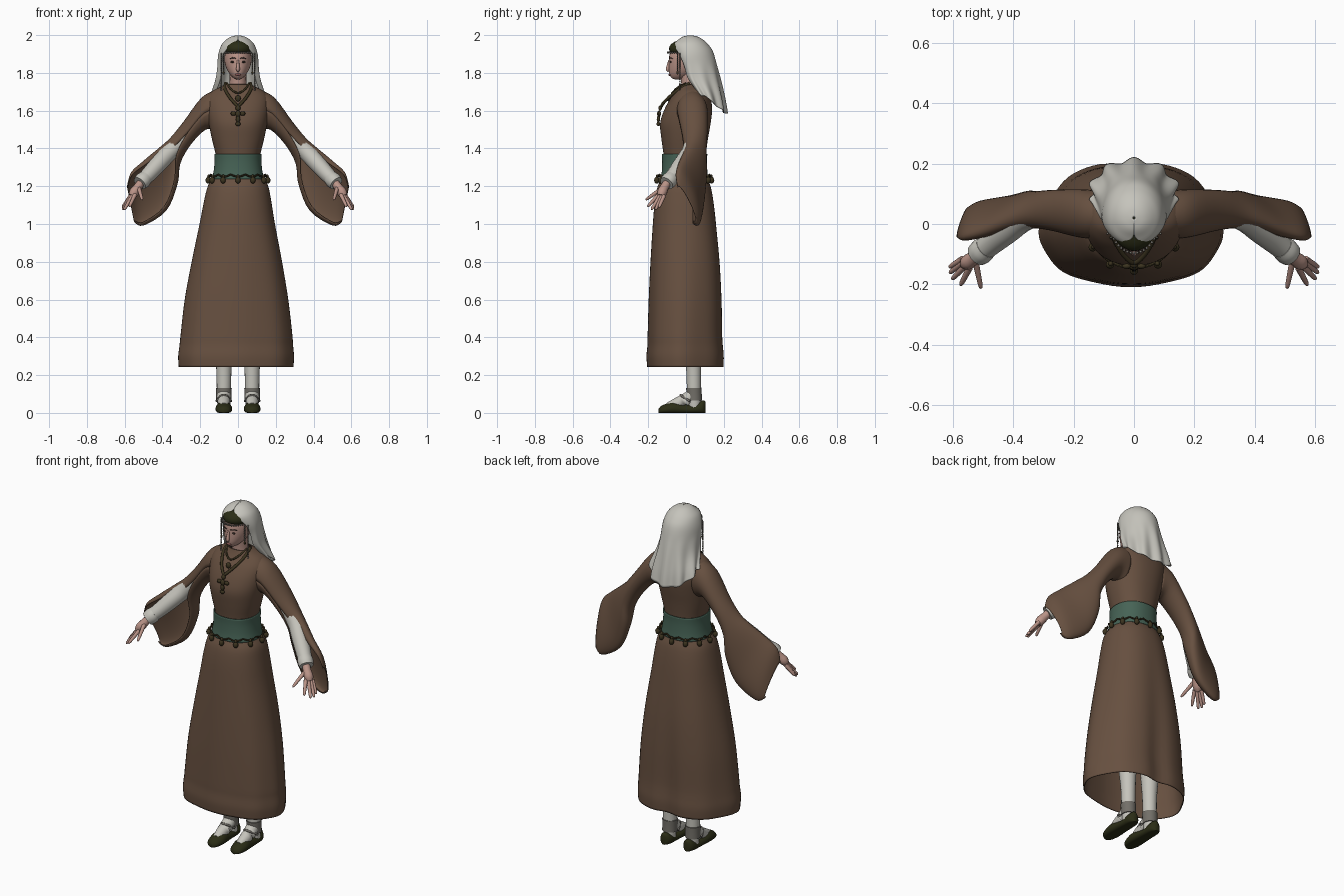
import bpy, bmesh, math
from mathutils import Vector, Matrix

def material(name, r, g, b):
    m = bpy.data.materials.new(name)
    m.diffuse_color = (r, g, b, 1)
    return m

BROWN = material("brown wool", .135, .080, .051)
WHITE = material("off white linen", .56, .55, .50)
GREEN = material("sash green", .062, .125, .092)
OLIVE = material("dark olive", .024, .026, .008)
SKIN = material("skin", .50, .30, .25)
GREY = material("grey strap", .17, .16, .14)
BRONZE = material("dark bronze", .045, .034, .014)
LIPS = material("lips", .36, .14, .13)
DARK = material("eye dark", .04, .025, .02)

def finish(name, bm, mat, mirror=False, solid=0):
    bmesh.ops.recalc_face_normals(bm, faces=bm.faces)
    me = bpy.data.meshes.new(name)
    bm.to_mesh(me)
    bm.free()
    me.materials.append(mat)
    for p in me.polygons:
        p.use_smooth = True
    me.set_sharp_from_angle(angle=math.radians(50))
    ob = bpy.data.objects.new(name, me)
    bpy.context.collection.objects.link(ob)
    if solid:
        s = ob.modifiers.new("thickness", 'SOLIDIFY')
        s.thickness, s.offset = solid, -1
    if mirror:
        ob.modifiers.new("mirror", 'MIRROR').use_mirror_merge = False
    return ob

def add_loft(bm, rows, closed=True, caps=False):
    vs = [[bm.verts.new(p) for p in r] for r in rows]
    n = len(rows[0])
    for a, b in zip(vs, vs[1:]):
        for i in range(n if closed else n - 1):
            j = (i + 1) % n
            bm.faces.new((a[i], a[j], b[j], b[i]))
    if caps:
        bm.faces.new(vs[0])
        bm.faces.new(vs[-1])

def loft(name, rows, mat, closed=True, caps=False, **kw):
    bm = bmesh.new()
    add_loft(bm, rows, closed, caps)
    return finish(name, bm, mat, **kw)

def dense(rows, n=4):
    """Smooth interpolation of parameter rows."""
    out = []
    for i in range(len(rows) - 1):
        p = [rows[min(max(k, 0), len(rows) - 1)] for k in (i - 1, i, i + 1, i + 2)]
        for s in range(n):
            t = s / n
            out.append([b + .5 * t * (c - a + t * (2 * a - 5 * b + 4 * c - d + t * (3 * (b - c) + d - a)))
                        for a, b, c, d in zip(*p)])
    return out + [list(rows[-1])]

def tubes(name, paths, mat, n=10, mirror=False, smooth=4):
    """Each path is a list of (x, y, z, radius)."""
    bm = bmesh.new()
    for path in paths:
        pts = dense(path, smooth)
        rings = []
        for i, p in enumerate(pts):
            d = Vector(pts[min(i + 1, len(pts) - 1)][:3]) - Vector(pts[max(i - 1, 0)][:3])
            ref = Vector((0, 1, 0)) if abs(d.normalized().y) < .9 else Vector((1, 0, 0))
            u = d.cross(ref).normalized()
            v = d.cross(u).normalized()
            rings.append([Vector(p[:3]) + p[3] * (u * math.cos(k * math.tau / n) + v * math.sin(k * math.tau / n))
                          for k in range(n)])
        add_loft(bm, rings, caps=True)
    return finish(name, bm, mat, mirror)

def blobs(name, items, mat, mirror=False, seg=12):
    """Ellipsoids given as (centre, radii)."""
    bm = bmesh.new()
    for c, r in items:
        bmesh.ops.create_uvsphere(bm, u_segments=seg, v_segments=max(6, seg * 2 // 3), radius=1,
                                  matrix=Matrix.Translation(c) @ Matrix.Diagonal((*r, 1)))
    return finish(name, bm, mat, mirror)

# Gown: hem to neckline, rows are z, centre x, half width, front y, back y
def gown_ring(row, n=72):
    z, cx, rx, yf, yb = row
    k = min(max((1.2 - z) / .9, 0), 1)
    yc = (yf + yb) / 2 - .03 * k
    ring = []
    for i in range(n):
        a = i * math.tau / n
        c, s = math.cos(a), math.sin(a)
        f = 1 + .012 * k * math.cos(8 * a)
        x = rx * math.copysign(abs(c) ** .9, c) * (1 - .1 * k * max(s, 0)) * f
        y = yc + (yc - yf if s < 0 else yb - yc) * math.copysign(abs(s) ** .9, s) * f
        if s > 0:
            y -= .035 * k * math.exp(-(x / .07) ** 2)
        ring.append((cx + x, y, z))
    return ring

gown = [(.243, -.01, .300, -.203, .216), (.30, -.01, .303, -.207, .218), (.36, -.009, .297, -.202, .212),
        (.42, -.008, .292, -.201, .208), (.60, -.008, .272, -.196, .203), (.80, -.006, .238, -.187, .19),
        (1.0, -.004, .199, -.175, .166), (1.12, -.002, .178, -.165, .148), (1.2, 0, .160, -.150, .130),
        (1.25, 0, .132, -.125, .110), (1.3, 0, .119, -.118, .104), (1.36, 0, .117, -.118, .105),
        (1.45, 0, .138, -.130, .116), (1.53, 0, .154, -.137, .130), (1.6, 0, .165, -.117, .138),
        (1.66, 0, .165, -.085, .132), (1.7, 0, .140, -.056, .112), (1.725, 0, .095, -.042, .088),
        (1.74, 0, .066, -.036, .072)]
loft("gown", [gown_ring(r) for r in dense(gown)], BROWN, solid=.005)

# Sash
sash = [(1.238, 0, .138, -.134, .118), (1.28, 0, .129, -.128, .113), (1.33, 0, .124, -.126, .111),
        (1.37, 0, .125, -.128, .113)]
loft("sash", [gown_ring(r) for r in dense(sash)], GREEN, solid=.006)

# Hanging sleeves: top point, bottom point, half depth, front opening angle
sleeve = [(.10, .03, 1.715, .12, .03, 1.49, .080, 0), (.19, .035, 1.672, .17, .035, 1.50, .080, 0),
          (.29, .045, 1.54, .25, .045, 1.42, .068, .02), (.36, .035, 1.455, .305, .06, 1.32, .060, .3),
          (.42, .015, 1.402, .32, .075, 1.21, .058, .8), (.50, -.02, 1.335, .38, .07, 1.07, .055, 1.0),
          (.565, -.04, 1.275, .50, .06, .992, .045, 1.1), (.588, -.04, 1.20, .55, .05, 1.01, .022, 1.2)]
rows = []
for r in dense(sleeve):
    top, bot, hy, g = Vector(r[:3]), Vector(r[3:6]), r[6], max(r[7], 0)
    lo, hi = -math.pi / 2 + g, 1.5 * math.pi - g
    rows.append([(top + bot) / 2 + (top - bot) / 2 * math.cos(a) + Vector((0, hy * math.sin(a), 0))
                 for a in (lo + (hi - lo) * i / 28 for i in range(29))])
loft("hanging_sleeve", rows, BROWN, closed=False, mirror=True, solid=.005)

# Linen undersleeves with a cuff
tubes("undersleeve", [[(.28, .04, 1.46, .045), (.36, .025, 1.385, .047), (.42, -.02, 1.32, .045),
                       (.47, -.06, 1.265, .041), (.515, -.098, 1.22, .036)],
                      [(.49, -.077, 1.245, .040), (.505, -.09, 1.23, .043), (.52, -.103, 1.215, .039)]],
      WHITE, n=16, mirror=True)

# Hands
tips = [((.545, -.145, 1.155), (.575, -.203, 1.092)), ((.558, -.138, 1.148), (.603, -.183, 1.076)),
        ((.566, -.127, 1.146), (.611, -.162, 1.076)), ((.568, -.116, 1.15), (.612, -.143, 1.088)),
        ((.525, -.125, 1.19), (.507, -.213, 1.128))]
hand = [[(.51, -.095, 1.225, .021), (.53, -.113, 1.195, .023), (.55, -.126, 1.168, .026), (.562, -.133, 1.148, .018)]]
for a, b in tips:
    a, b = Vector(a), Vector(b)
    hand.append([(*a, .011), (*a.lerp(b, .5), .0095), (*a.lerp(b, .9), .0075), (*b, .003)])
tubes("hand", hand, SKIN, mirror=True, smooth=3)

# Head, neck and face details
bm = bmesh.new()
bmesh.ops.create_uvsphere(bm, u_segments=28, v_segments=20, radius=1)
for v in bm.verts:
    t = max(-v.co.z, 0)
    v.co = Vector((v.co.x * .072 * (1 - .22 * t * t), .01 + v.co.y * .1 - .055 * t * t, 1.872 + v.co.z * .108))
finish("head", bm, SKIN)
tubes("neck", [[(0, .03, 1.66, .055), (0, .02, 1.74, .045), (0, .01, 1.82, .045)]], SKIN, n=18)
tubes("nose", [[(0, -.088, 1.868, .005), (0, -.094, 1.84, .008), (0, -.097, 1.818, .010), (0, -.09, 1.808, .005)]], SKIN)
blobs("lips", [((0, -.087, 1.79), (.017, .006, .006))], LIPS)
blobs("eyes", [((.027, -.081, 1.858), (.013, .005, .005))], DARK, mirror=True)
tubes("eyebrows", [[(.012, -.089, 1.876, .002), (.028, -.084, 1.880, .003), (.045, -.071, 1.874, .002)]], DARK, mirror=True)

# Cap under the veil
blobs("cap", [((0, .012, 1.928), (.078, .102, .052))], OLIVE, seg=24)

# Veil: front z, back z, half width, centre y, back depth, front depth, half sweep
veil = [(1.999, 1.999, .004, .02, .004, .004, 3.14), (1.992, 1.993, .036, .02, .038, .036, 3.14),
        (1.975, 1.976, .064, .02, .070, .062, 3.1), (1.948, 1.95, .088, .02, .098, .092, 2.7),
        (1.90, 1.91, .104, .02, .124, .086, 2.3), (1.84, 1.83, .110, .03, .136, .070, 2.2),
        (1.77, 1.75, .119, .05, .135, .070, 2.2), (1.705, 1.66, .137, .085, .118, .06, 2.1),
        (1.68, 1.585, .145, .1, .114, .06, 2.0)]
rows = []
for zf, zb, rx, yc, db, df, sweep in dense(veil):
    row = []
    for i in range(81):
        a = sweep * (i / 40 - 1)
        c = math.cos(a)
        fold = 1 + .07 * min(max((1.86 - zb) / .25, 0), 1) * math.cos(10 * a)
        row.append((rx * math.sin(a) * fold, yc + (db if c > 0 else df) * c * fold, zf + (zb - zf) * max(c, 0)))
    rows.append(row)
loft("veil", rows, WHITE, closed=False, solid=.005)

# Beaded circlet with hanging strings
beads = []
for i in range(17):
    a = math.radians(-90 + (i - 8) * 8)
    beads.append(((.08 * math.cos(a), .01 + .106 * math.sin(a), 1.908), (.005, .005, .006)))
for s in (-1, 1):
    beads += [((s * .088, -.032, 1.90 - .0105 * i), (.004, .004, .0055)) for i in range(19)]
    beads += [((s * .076, -.045, 1.90 - .0105 * i), (.004, .004, .0055)) for i in range(9)]
blobs("circlet_beads", beads, GREY, seg=8)
blobs("string_drops", [((.088, -.032, 1.693), (.009, .009, .013)), ((.076, -.045, 1.80), (.006, .006, .009))],
      BRONZE, mirror=True)

# Necklaces and cross pendant
tubes("necklace", [[(.066, .02, 1.745, .008), (.069, -.035, 1.715, .008), (.045, -.088, 1.672, .008),
                    (.018, -.12, 1.64, .008), (0, -.13, 1.622, .008)],
                   [(.058, .0, 1.745, .005), (.045, -.045, 1.722, .005), (.02, -.068, 1.70, .005), (0, -.074, 1.694, .005)]],
      BRONZE, mirror=True)
blobs("cross_pendant", [((0, -.137, 1.613), (.013, .009, .014)), ((0, -.143, 1.583), (.014, .01, .018)),
                        ((-.024, -.14, 1.585), (.015, .009, .012)), ((.024, -.14, 1.585), (.015, .009, .012)),
                        ((0, -.146, 1.555), (.012, .009, .018)), ((0, -.146, 1.53), (.014, .01, .012)),
                        ((0, -.09, 1.665), (.015, .01, .017))], BRONZE)

# Belt chain with hanging medallions
chain, drops = [], []
for i in range(49):
    a = i * math.tau / 48 - math.pi / 2
    s = math.sin(a)
    x, y = .149 * math.cos(a), (.146 if s < 0 else .128) * s
    sag = abs(math.cos((a + math.pi / 2) * 6))
    chain.append((x, y, 1.262 - .012 * sag, .005))
    if i % 4 == 0 and i < 48:
        drops += [((x * 1.06, y * 1.06, 1.232), (.014, .014, .018)), ((x * 1.04, y * 1.04, 1.252), (.008, .008, .01))]
tubes("belt_chain", [chain], BRONZE, n=6, smooth=1)
blobs("belt_medallions", drops, BRONZE)

# Stockinged legs, ankle straps and shoes
tubes("stocking", [[(.075, .045, .03, .034), (.075, .042, .11, .037), (.075, .04, .25, .041), (.08, .035, .45, .055),
                    (.085, .02, .75, .065)],
                   [(.075, -.095, .032, .022), (.075, -.05, .048, .031), (.075, .01, .075, .036), (.075, .045, .11, .034)]],
      WHITE, n=18, mirror=True)
tubes("ankle_strap", [[(.075, .044, .065, .041), (.075, .043, .10, .041), (.075, .042, .132, .042)],
                      [(.036, .02, .062, .006), (.055, -.02, .088, .006), (.075, -.028, .094, .006),
                       (.095, -.02, .088, .006), (.114, .02, .062, .006)]], GREY, n=18, mirror=True)
shoe = [(-.146, .010, .02), (-.132, .032, .036), (-.095, .043, .052), (-.06, .044, .06), (-.02, .040, .05),
        (.03, .037, .045), (.07, .036, .06), (.092, .028, .066), (.104, .012, .058)]
rows = []
for y, w, h in dense(shoe):
    rows.append([(.075 + w * math.cos(a), y, max(0, .35 * h + .65 * h * math.sin(a) if math.sin(a) > 0 else
                                                 .35 * h * (1 + 1.4 * math.sin(a))))
                 for a in (k * math.tau / 20 for k in range(20))])
loft("shoe", rows, OLIVE, caps=True, mirror=True)
